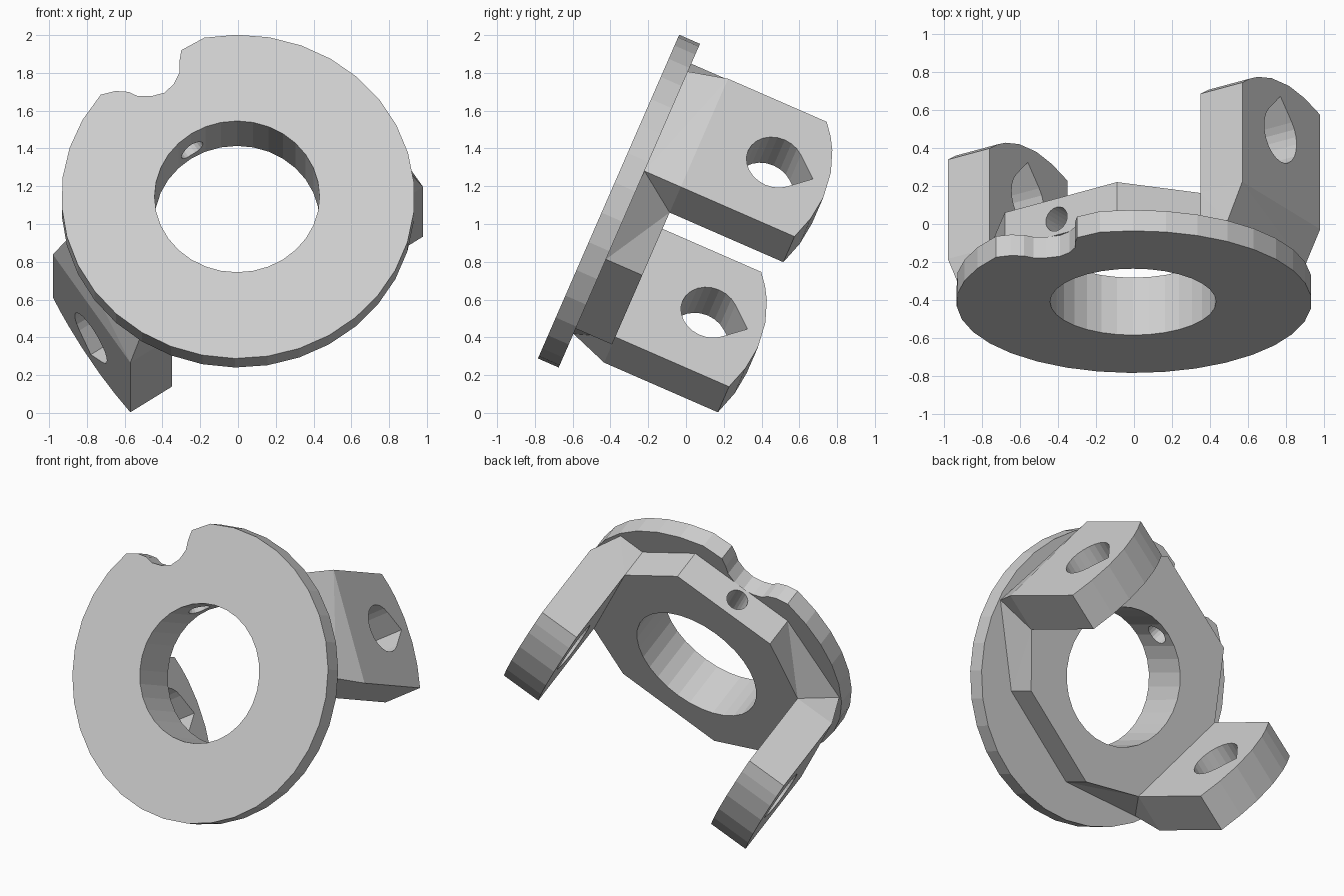
import bpy, bmesh
from math import sin, cos, pi, radians
from mathutils import Vector

cube = bpy.data.objects.get("Cube")
if cube:
    bpy.data.objects.remove(cube, do_unlink=True)

grey = bpy.data.materials.new("light grey")
grey.use_nodes = True
grey.diffuse_color = (0.62, 0.62, 0.62, 1)
grey.node_tree.nodes["Principled BSDF"].inputs["Base Color"].default_value = (0.62, 0.62, 0.62, 1)

# Tilted frame of the plate: u across, v up the plate, w out of its back
CENTRE = Vector((0, -0.41, 1.145))
U, V, W = Vector((1, 0, 0)), Vector((0, 0.4, 0.9165)), Vector((0, 0.9165, -0.4))


def place(u, v, w):
    return CENTRE + U * u + V * v + W * w


def loft(name, ring_a, ring_b):
    """Solid between two rings of (u, v, w) points; repeated points are merged."""
    bm = bmesh.new()
    a = [bm.verts.new(place(*p)) for p in ring_a]
    b = [bm.verts.new(place(*p)) for p in ring_b]
    bm.faces.new(a)
    bm.faces.new(b)
    for i in range(len(a)):
        j = (i + 1) % len(a)
        bm.faces.new((a[i], a[j], b[j], b[i]))
    bmesh.ops.remove_doubles(bm, verts=bm.verts[:], dist=0.0005)
    bmesh.ops.triangulate(bm, faces=[f for f in bm.faces if len(f.verts) == 4])
    bmesh.ops.recalc_face_normals(bm, faces=bm.faces[:])
    bmesh.ops.dissolve_limit(bm, angle_limit=0.01, verts=bm.verts[:], edges=bm.edges[:])
    mesh = bpy.data.meshes.new(name)
    bm.to_mesh(mesh)
    bm.free()
    mesh.materials.append(grey)
    ob = bpy.data.objects.new(name, mesh)
    bpy.context.scene.collection.objects.link(ob)
    return ob


def plate(name, outline, w0, w1):
    return loft(name, [(u, v, w0) for u, v in outline], [(u, v, w1) for u, v in outline])


def cut(ob, cutter):
    """Subtract the cutter, bake the result and drop the cutter."""
    cutter.hide_render = True
    mod = ob.modifiers.new("cut", 'BOOLEAN')
    mod.operation, mod.solver, mod.object = 'DIFFERENCE', 'EXACT', cutter
    bpy.context.view_layer.update()
    mesh = bpy.data.meshes.new_from_object(ob.evaluated_get(bpy.context.evaluated_depsgraph_get()))
    ob.modifiers.clear()
    ob.data = mesh
    bpy.data.objects.remove(cutter, do_unlink=True)


def bore():
    ring = [(-0.005 + 0.437 * cos(2 * pi * i / 32), 0.437 * sin(2 * pi * i / 32)) for i in range(32)]
    return plate("bore_cutter", ring, -0.2, 0.6)


# Round flange with a rounded notch in its rim
steps = 30
rim = [(0.935 * cos(radians(101 - 320 * i / steps)), 0.935 * sin(radians(101 - 320 * i / steps)))
       for i in range(steps + 1)]
notch = [(-0.65, 0.61), (-0.58, 0.605), (-0.53, 0.58), (-0.46, 0.58), (-0.39, 0.6),
         (-0.34, 0.65), (-0.31, 0.715), (-0.31, 0.78), (-0.3, 0.846)]
flange = plate("flange", rim + notch, 0, 0.12)
cut(flange, bore())

# Arm cross-section: run along its width, and thickness step
RUN, THICK = Vector((0.41, -0.625)), Vector((0.22, 0.148))
BACK = 0.33
left_start, right_start = Vector((0.35, 0.677)), Vector((-0.98, -0.19))

# Hub block: its back follows the arm roots, its foot tapers in under the flange
low_a, low_b, top_a, top_b = (0.64, -0.31), (0.06, -0.71), (-0.09, 0.82), (-0.68, 0.42)
L, R = left_start, right_start
back = [low_a, L + RUN, L + RUN + THICK, L + THICK, L, top_a, top_b,
        R + THICK, R, R + RUN, R + RUN + THICK, low_b]
foot = [low_a, (0.9, 0.2), (0.9, 0.2), (0.49, 0.775), L, top_a, top_b,
        (-0.9, -0.19), (-0.9, -0.19), (-0.51, -0.74), (-0.51, -0.74), low_b]
hub = loft("hub_block", [(p[0], p[1], 0.12) for p in foot], [(p[0], p[1], BACK) for p in back])
cut(hub, bore())

# Radial screw hole through the hub, under the notch
out, side = Vector((-0.56, 0.83)), Vector((0.83, 0.56))


def screw_ring(distance):
    ring = []
    for i in range(20):
        a = 2 * pi * i / 20
        p = out * distance + side * (0.068 * cos(a))
        ring.append((p.x, p.y, 0.212 + 0.068 * sin(a)))
    return ring


cut(hub, loft("screw_cutter", screw_ring(0.25), screw_ring(1.1)))


# Two parallel arms with rounded ends and teardrop holes
def across(start, profile, t0, t1):
    rings = []
    for t in (t0, t1):
        pts = [start + RUN * s + THICK * t for s, w in profile]
        rings.append([(p.x, p.y, w) for p, (s, w) in zip(pts, profile)])
    return rings


arm_profile = [(0, BACK), (0, 0.9), (0.1, 0.95), (0.2, 0.987), (0.38, 1.028), (0.6, 1.044),
               (0.8, 1.028), (1, 0.987), (1, BACK)]
radius = 0.155
teardrop = [(0.49, 0.735 + radius * 1.414)]
for i in range(19):
    a = radians(45 + 15 * i)
    teardrop.append((0.49 + radius * sin(a) / RUN.length, 0.735 + radius * cos(a)))

for name, start in (("left_arm", left_start), ("right_arm", right_start)):
    arm = loft(name, *across(start, arm_profile, 0, 1))
    cut(arm, loft("teardrop_cutter", *across(start, teardrop, -0.5, 1.5)))
